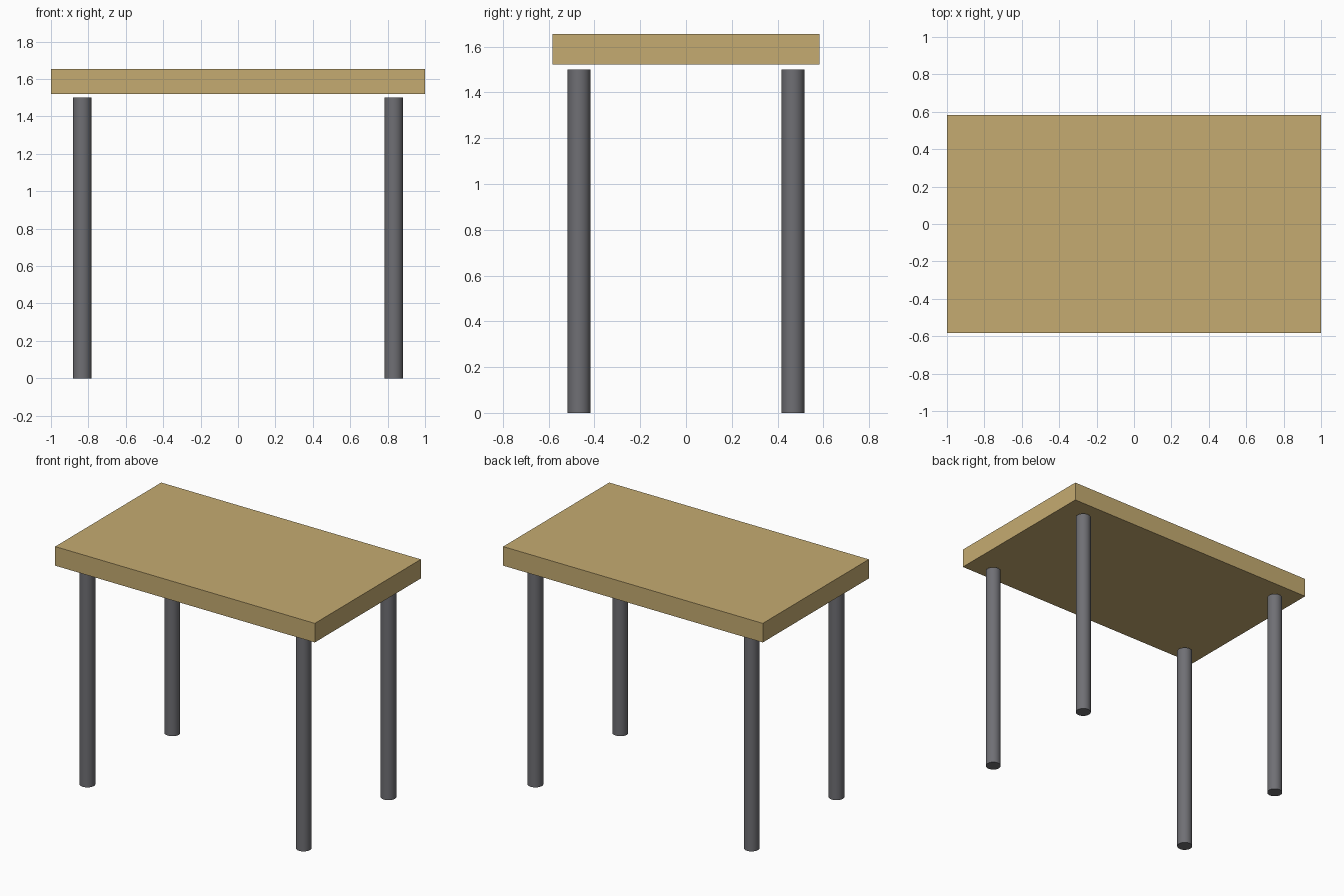
import bpy

if "Cube" in bpy.data.objects:
    bpy.data.objects.remove(bpy.data.objects["Cube"])

LEG_X, LEG_Y, LEG_R, LEG_H = 0.833, 0.467, 0.05, 1.5
TOP_SIZE = (2.0, 1.167, 0.133)
TOP_BOTTOM = 1.521


def material(name, color):
    mat = bpy.data.materials.new(name)
    mat.diffuse_color = (*color, 1.0)
    mat.use_nodes = True
    mat.node_tree.nodes["Principled BSDF"].inputs["Base Color"].default_value = mat.diffuse_color
    return mat


wood = material("wood", (0.56, 0.41, 0.165))
metal = material("dark_metal", (0.16, 0.16, 0.175))

# Tabletop slab, floating slightly above the legs
bpy.ops.mesh.primitive_cube_add(size=1, location=(0, 0, TOP_BOTTOM + TOP_SIZE[2] / 2))
top = bpy.context.object
top.name = "tabletop"
top.scale = TOP_SIZE
bpy.ops.object.transform_apply(location=False, rotation=False, scale=True)
top.data.materials.append(wood)

# Four round legs
for y_name, sy in (("front", -1), ("back", 1)):
    for x_name, sx in (("left", -1), ("right", 1)):
        bpy.ops.mesh.primitive_cylinder_add(
            vertices=32, radius=LEG_R, depth=LEG_H,
            location=(sx * LEG_X, sy * LEG_Y, LEG_H / 2))
        leg = bpy.context.object
        leg.name = f"{y_name}_{x_name}_leg"
        leg.data.materials.append(metal)
        bpy.ops.object.shade_smooth_by_angle()
